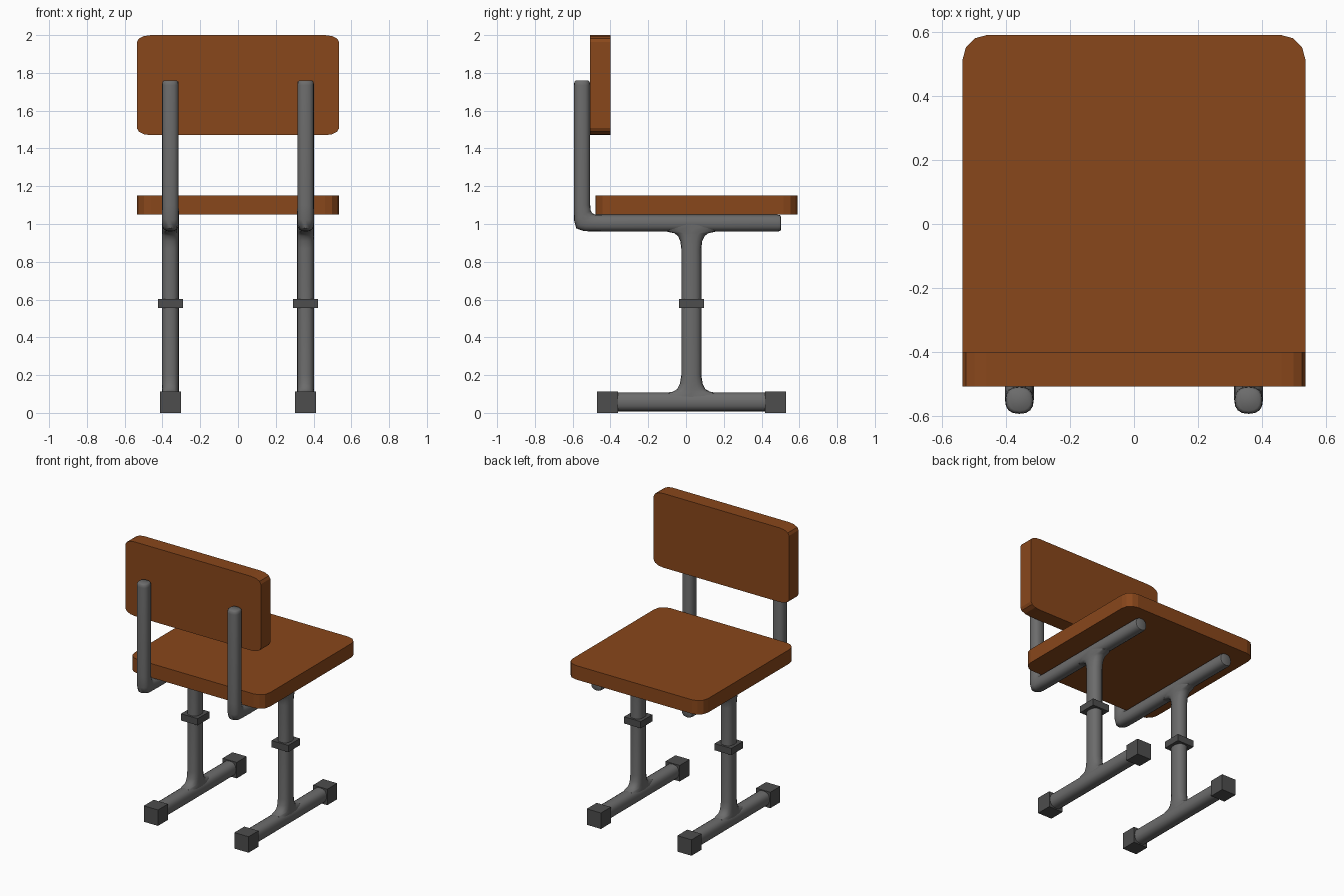
import bpy, bmesh, math

if "Cube" in bpy.data.objects:
    bpy.data.objects.remove(bpy.data.objects["Cube"])


def material(name, rgb):
    m = bpy.data.materials.new(name)
    m.diffuse_color = (*rgb, 1)
    m.use_nodes = True
    m.node_tree.nodes["Principled BSDF"].inputs["Base Color"].default_value = m.diffuse_color
    return m


wood = material("wood_brown", (0.25, 0.063, 0.011))
steel = material("steel_grey", (0.15, 0.15, 0.15))
rubber = material("dark_grey", (0.075, 0.075, 0.075))


def finish(bm, name, mat, smooth=False):
    bmesh.ops.recalc_face_normals(bm, faces=bm.faces)
    me = bpy.data.meshes.new(name)
    bm.to_mesh(me)
    bm.free()
    me.materials.append(mat)
    ob = bpy.data.objects.new(name, me)
    bpy.context.collection.objects.link(ob)
    if smooth:
        bpy.ops.object.select_all(action='DESELECT')
        ob.select_set(True)
        bpy.context.view_layer.objects.active = ob
        bpy.ops.object.shade_smooth_by_angle(angle=math.radians(50))
    return ob


def box(name, lo, hi, mat):
    bm = bmesh.new()
    bmesh.ops.create_cube(bm, size=1)
    for v in bm.verts:
        v.co = [(a + b) / 2 + c * (b - a) for a, b, c in zip(lo, hi, v.co)]
    return finish(bm, name, mat)


def board(name, hw, hh, rw, rh, place, thick):
    """Rounded-corner panel; place maps (u, v, depth) to a 3D point."""
    pts = []
    for q, (sx, sy) in enumerate([(1, 1), (-1, 1), (-1, -1), (1, -1)]):
        for i in range(4):
            a = math.pi / 2 * (q + i / 3)
            pts.append((sx * (hw - rw) + rw * math.cos(a), sy * (hh - rh) + rh * math.sin(a)))
    bm = bmesh.new()
    rings = [[bm.verts.new(place(u, v, d)) for u, v in pts] for d in (0, thick)]
    for r in rings:
        bm.faces.new(r)
    for i in range(len(pts)):
        j = (i + 1) % len(pts)
        bm.faces.new((rings[0][i], rings[0][j], rings[1][j], rings[1][i]))
    return finish(bm, name, wood)


def tube(name, x, sections, sides=16):
    """Loft of rounded-square rings; each section is (y1, z1, y2, z2, half width in x)."""
    bm = bmesh.new()
    rings = []
    for y1, z1, y2, z2, rx in sections:
        ring = []
        for i in range(sides):
            a = 2 * math.pi * i / sides
            c, s = (math.copysign(abs(f) ** 0.82, f) for f in (math.cos(a), math.sin(a)))
            ring.append(bm.verts.new((x + rx * c,
                                      (y1 + y2) / 2 + s * (y2 - y1) / 2,
                                      (z1 + z2) / 2 + s * (z2 - z1) / 2)))
        rings.append(ring)
    for r, t in zip(rings, rings[1:]):
        for i in range(sides):
            j = (i + 1) % sides
            bm.faces.new((r[i], r[j], t[j], t[i]))
    bm.faces.new(rings[0])
    bm.faces.new(rings[-1])
    return finish(bm, name, steel, True)


# Seat and backrest panels
board("seat", 0.535, 0.535, 0.075, 0.075, lambda u, v, d: (u, 0.055 + v, 1.05 + d), 0.10)
board("backrest", 0.535, 0.265, 0.075, 0.037, lambda u, v, d: (u, -0.507 + d, 1.735 + v), 0.107)

# L-shaped carrier: backrest upright, bend, rail under the seat
carrier = [(-.583, 1.76, -.518, 1.76, .034), (-.591, 1.753, -.51, 1.753, .042),
           (-.593, 1.735, -.508, 1.735, .044), (-.593, 1.10, -.507, 1.10, .044),
           (-.593, 1.02, -.504, 1.07, .045), (-.581, .977, -.495, 1.056, .045),
           (-.54, .962, -.48, 1.05, .045), (-.44, .96, -.44, 1.049, .045),
           (.485, .96, .485, 1.049, .045), (.499, .963, .499, 1.046, .042),
           (.503, .971, .503, 1.038, .034)]

# Post flares out where it meets the rails: (height, half depth)
py = 0.028
flare = [(.06, .15), (.105, .14), (.112, .10), (.125, .075), (.155, .06), (.20, .053),
         (.87, .053), (.91, .058), (.937, .071), (.951, .09), (.962, .14), (1.0, .15)]
post = [(py - h, z, py + h, z, .045) for z, h in flare]

floor_rail = [(y, .008, y, .109, .05) for y in (-.42, .47)]

for side, x in (("left", -0.358), ("right", 0.358)):
    tube(f"{side}_carrier", x, carrier)
    tube(f"{side}_post", x, post)
    tube(f"{side}_floor_rail", x, floor_rail)
    # Height collar and end feet
    box(f"{side}_collar", (x - .066, py - .066, .555), (x + .066, py + .066, .603), rubber)
    for end, y in (("front", -.416), ("back", .473)):
        box(f"{side}_{end}_foot", (x - .056, y - .056, 0), (x + .056, y + .056, .114), rubber)
